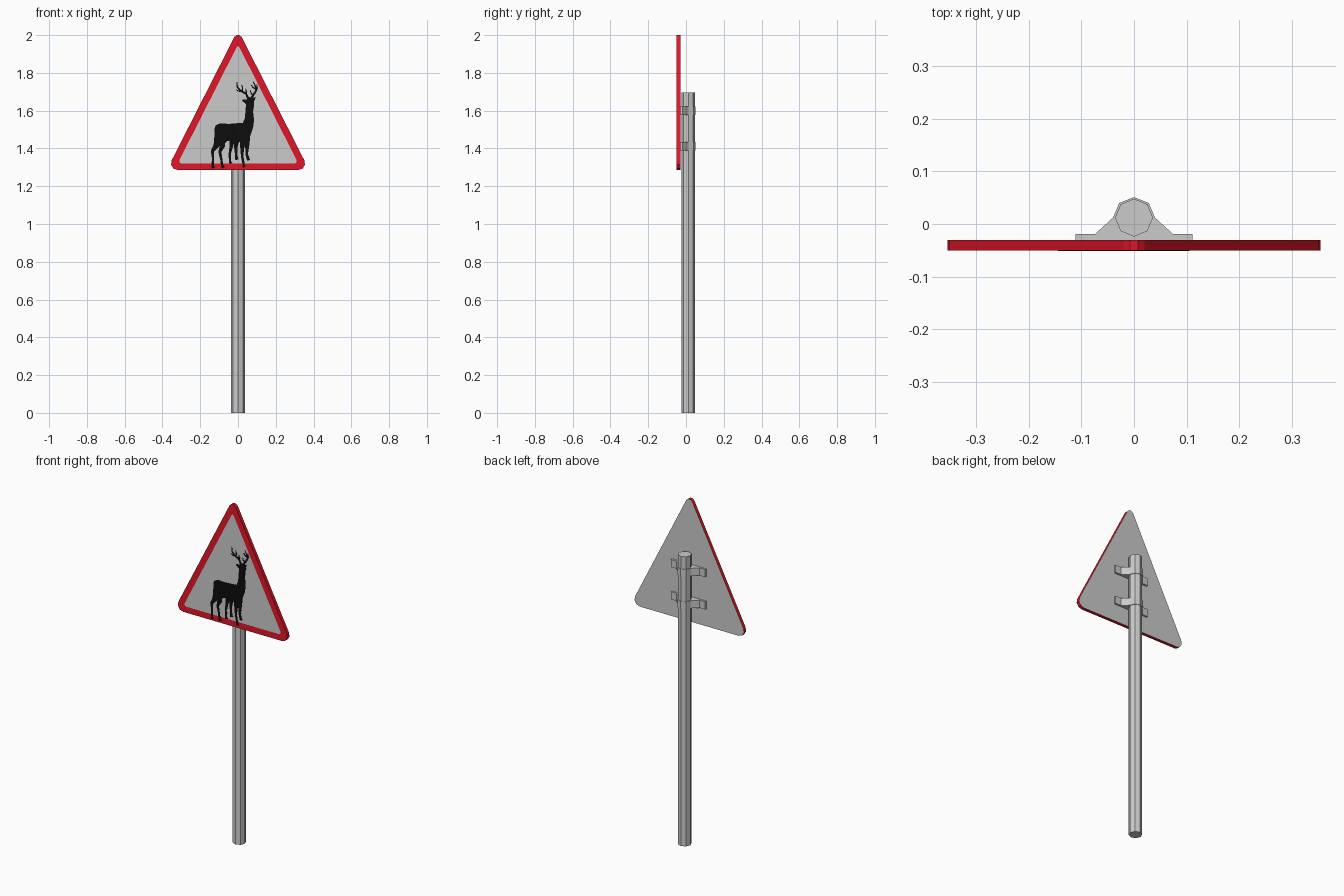
import bpy, bmesh, math
from mathutils import Vector

if "Cube" in bpy.data.objects:
    bpy.data.objects.remove(bpy.data.objects["Cube"])


def material(name, rgb):
    m = bpy.data.materials.new(name)
    m.diffuse_color = (*rgb, 1)
    m.use_nodes = True
    m.node_tree.nodes["Principled BSDF"].inputs["Base Color"].default_value = m.diffuse_color
    return m


def finish(name, bm, mats=()):
    bmesh.ops.recalc_face_normals(bm, faces=bm.faces[:])
    mesh = bpy.data.meshes.new(name)
    bm.to_mesh(mesh)
    bm.free()
    for m in mats:
        mesh.materials.append(m)
    ob = bpy.data.objects.new(name, mesh)
    bpy.context.collection.objects.link(ob)
    return ob


def prism(bm, outline, offset):
    """Extrude a closed 3D outline along an offset."""
    face = bm.faces.new([bm.verts.new(p) for p in outline])
    ext = bmesh.ops.extrude_face_region(bm, geom=[face], use_keep_orig=True)
    moved = [v for v in ext["geom"] if isinstance(v, bmesh.types.BMVert)]
    bmesh.ops.translate(bm, verts=moved, vec=offset)


def rounded(corners, radii, seg=3):
    """Polygon in x, z with each corner replaced by an arc."""
    out = []
    n = len(corners)
    for i, r in enumerate(radii):
        c = Vector(corners[i])
        a = (Vector(corners[i - 1]) - c).normalized()
        b = (Vector(corners[(i + 1) % n]) - c).normalized()
        half = a.angle(b) / 2
        mid = c + (a + b).normalized() * r / math.sin(half)
        p = c + a * r / math.tan(half) - mid
        q = c + b * r / math.tan(half) - mid
        ang = math.atan2(p.x * q.y - p.y * q.x, p.dot(q))
        for k in range(seg + 1):
            t = ang * k / seg
            out.append((mid.x + p.x * math.cos(t) - p.y * math.sin(t),
                        mid.y + p.x * math.sin(t) + p.y * math.cos(t)))
    return out


red = material("red", (0.75, 0.008, 0.022))
grey = material("grey", (0.8, 0.8, 0.8))
black = material("black", (0.004, 0.004, 0.004))

# Octagonal pole
bm = bmesh.new()
R, CY, TOP = 0.036, 0.012, 1.695
ring = [(R * math.sin(i * math.pi / 4), CY + R * math.cos(i * math.pi / 4), 0) for i in range(8)]
prism(bm, ring, (0, 0, TOP))
finish("pole", bm)

# Two clamp brackets, mirrored half profile
half = [(0, 0.051), (0.028, 0.040), (0.040, 0.012), (0.074, -0.019), (0.111, -0.019), (0.111, -0.03)]
profile = half + [(-x, y) for x, y in reversed(half[1:])]
for name, z in (("lower_bracket", 1.388), ("upper_bracket", 1.577)):
    bm = bmesh.new()
    prism(bm, [(x, y, z) for x, y in profile], (0, 0, 0.045))
    finish(name, bm)

# Triangular plate: red border and rim, grey panel and back
outer = rounded([(0, 2.028), (-0.377, 1.286), (0.377, 1.286)], [0.022, 0.035, 0.035])
inner = rounded([(0, 1.950), (-0.319, 1.321), (0.319, 1.321)], [0.008, 0.012, 0.012])
FRONT, BACK = -0.05, -0.03
bm = bmesh.new()
fo = [bm.verts.new((x, FRONT, z)) for x, z in outer]
fi = [bm.verts.new((x, FRONT, z)) for x, z in inner]
bo = [bm.verts.new((x, BACK, z)) for x, z in outer]
n = len(outer)
for i in range(n):
    j = (i + 1) % n
    bm.faces.new((fo[i], fo[j], fi[j], fi[i]))
    bm.faces.new((fo[i], bo[i], bo[j], fo[j]))
for loop in (fi, bo):
    bm.faces.new(loop).material_index = 1
finish("sign_plate", bm, (red, grey))


# Stag silhouette, drawn in hundredths of a unit around (0, 1.5)
bm = bmesh.new()


def flat(points):
    prism(bm, [(x / 100, FRONT - 0.0012, 1.5 + z / 100) for x, z in points], (0, 0.001, 0))


def stroke(points):
    """Tapered limb through (x, z, width) points."""
    left, right = [], []
    for i, (x, z, w) in enumerate(points):
        a = points[max(i - 1, 0)]
        b = points[min(i + 1, len(points) - 1)]
        d = Vector((b[0] - a[0], b[1] - a[1])).normalized() * w / 2
        left.append((x - d.y, z + d.x))
        right.append((x + d.y, z - d.x))
    flat(left + right[::-1])


# Body, neck and head
flat([(-12.4, 0.5), (-11.8, 2.2), (-9.5, 3.3), (-5, 3.0), (0, 3.4), (2.6, 3.6), (3.6, 6),
      (4.0, 10), (4.2, 13.5), (2.2, 15.2), (2.6, 16), (4.6, 15.9), (6, 17.2), (7.4, 16.6),
      (9.4, 17.2), (8.6, 15), (8.4, 12), (8.0, 9.5), (8.5, 5), (8.0, 1), (6.6, -3),
      (5.4, -6.5), (2, -6.8), (-2, -6.2), (-5.5, -6), (-8, -8), (-11.4, -9), (-12.2, -5)])

# Legs
for leg in (
    [(-10, -3, 5), (-11.5, -8.5, 3), (-13.6, -11.5, 1.7), (-13.2, -15, 1.2), (-13.4, -19, 1.2), (-13, -20.5, 2)],
    [(-9, -4, 5), (-8.4, -9, 2.8), (-9.6, -12, 1.6), (-8.8, -16, 1.2), (-8.4, -19, 1.3), (-7.8, -20.3, 2)],
    [(-3, -5, 3), (-3.6, -9, 1.8), (-4.4, -13, 1.2), (-4.2, -17, 1.2), (-3.7, -18, 1.8)],
    [(-0.5, -5, 3), (-1.2, -9.5, 1.7), (-1, -13, 1.2), (-0.6, -16, 1.7)],
    [(3, -4, 4.5), (2.2, -10, 2), (2.2, -14, 1.3), (2.9, -18, 1.2), (3.2, -20, 1.9)],
    [(4.5, -4, 4), (4.8, -10, 1.9), (4.6, -13, 1.3), (5.6, -16.3, 1.7)],
):
    stroke(leg)

# Antlers with tines
for beam in (
    [(5.4, 16.5, 1.3), (4.2, 19, 1.1), (1.2, 20.6, 1.0), (-0.4, 22.6, 0.8), (-0.5, 25.2, 0.4)],
    [(1.4, 20.4, 0.9), (0, 20.4, 0.7), (-1, 21.2, 0.4)],
    [(2.2, 20.2, 0.9), (2.4, 22, 0.7), (2.0, 23.8, 0.4)],
    [(4.2, 18.5, 0.9), (4.4, 20.4, 0.6), (4.0, 21.6, 0.4)],
    [(7, 16.5, 1.3), (8.4, 18.8, 1.1), (9.6, 20.6, 1.0), (9.2, 23, 0.8), (8.0, 25.3, 0.4)],
    [(9.5, 20.4, 0.9), (10.2, 22, 0.7), (9.9, 24, 0.4)],
    [(9.2, 21.6, 0.8), (7.8, 22.4, 0.6), (7.0, 23.6, 0.4)],
    [(8, 18.2, 0.9), (6.8, 19.4, 0.6), (6.6, 20.8, 0.4)],
):
    stroke(beam)
finish("stag_silhouette", bm, (black,))
